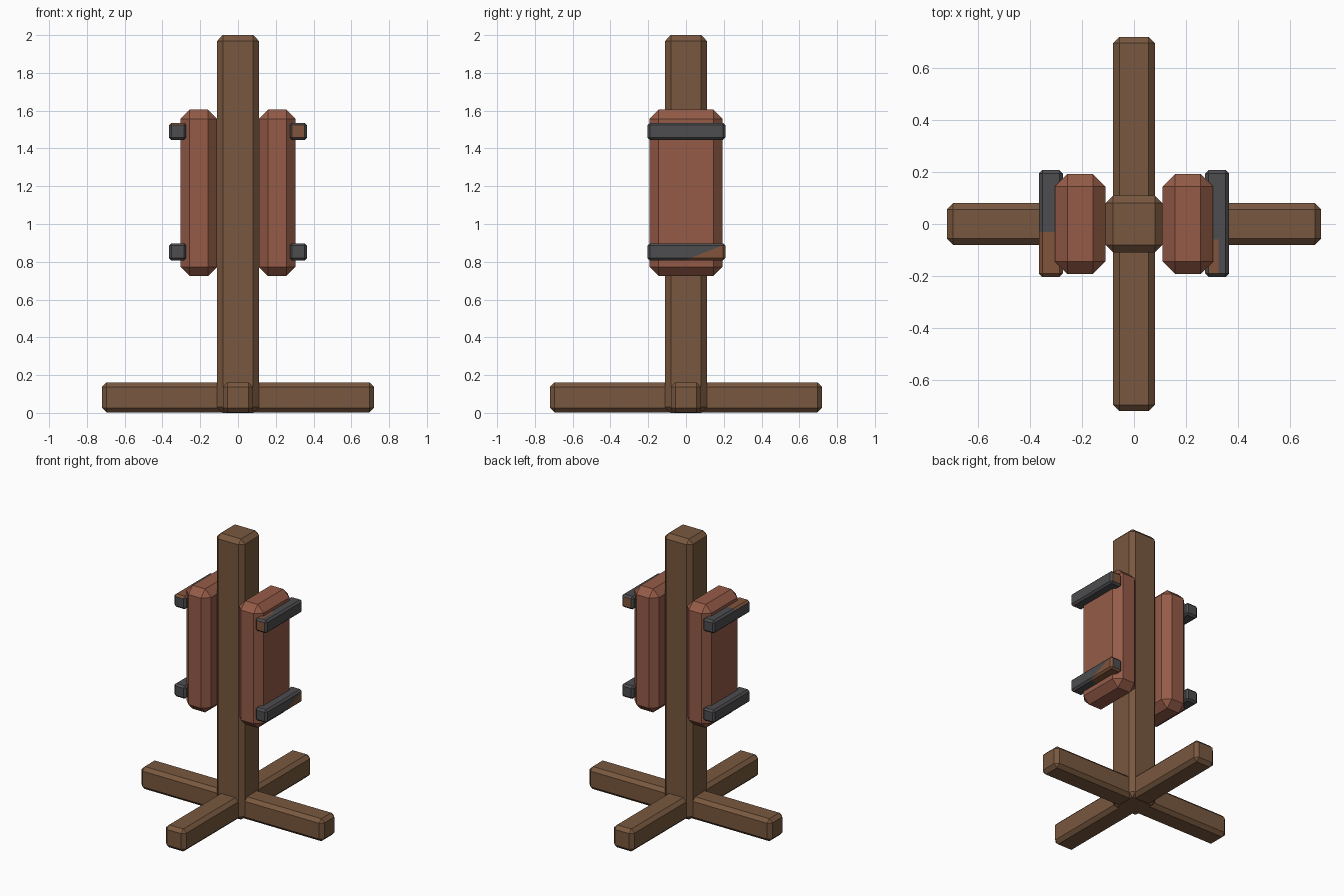
import bpy, bmesh
from mathutils import Vector

cube = bpy.data.objects.get("Cube")
if cube:
    bpy.data.objects.remove(cube, do_unlink=True)


def material(name, r, g, b):
    m = bpy.data.materials.new(name)
    m.use_nodes = True
    m.diffuse_color = (r, g, b, 1)
    bsdf = m.node_tree.nodes["Principled BSDF"]
    bsdf.inputs["Base Color"].default_value = (r, g, b, 1)
    bsdf.inputs["Roughness"].default_value = 0.9
    return m


wood = material("brown wood", 0.19, 0.098, 0.05)
padding = material("red leather", 0.30, 0.105, 0.064)
iron = material("dark iron", 0.075, 0.075, 0.08)
rust = material("rust", 0.22, 0.09, 0.045)


def block(name, center, size, chamfer, mats, cuts=(), rule=None):
    """Chamfered box; cuts split its faces, rule picks those using the second material."""
    bm = bmesh.new()
    bmesh.ops.create_cube(bm, size=1)
    bmesh.ops.scale(bm, vec=size, verts=bm.verts)
    bmesh.ops.bevel(bm, geom=bm.edges[:], offset=chamfer, segments=1,
                    affect='EDGES', profile=0.5)
    bmesh.ops.translate(bm, vec=center, verts=bm.verts)
    for point, normal in cuts:
        bmesh.ops.bisect_plane(bm, geom=bm.verts[:] + bm.edges[:] + bm.faces[:],
                               plane_co=point, plane_no=normal)
    bm.normal_update()
    if rule:
        for f in bm.faces:
            f.material_index = int(rule(f.calc_center_median(), f.normal))
    mesh = bpy.data.meshes.new(name)
    bm.to_mesh(mesh)
    bm.free()
    for m in mats:
        mesh.materials.append(m)
    obj = bpy.data.objects.new(name, mesh)
    bpy.context.collection.objects.link(obj)
    return obj


# Upright post and crossed feet
block("post", (0, 0, 1.0), (0.22, 0.22, 2.0), 0.03, [wood])
block("foot_beam_side", (0, 0, 0.082), (1.44, 0.16, 0.16), 0.024, [wood])
block("foot_beam_front", (0, 0, 0.082), (0.16, 1.44, 0.16), 0.024, [wood])

# Padded panels on both sides of the post
for side, sx in (("left", 1), ("right", -1)):
    block("pad_" + side, (sx * 0.207, 0, 1.165), (0.194, 0.385, 0.88), 0.048, [padding])

# Rust patches on the iron bars, one rule per bar
slant = Vector((0, -0.4, 1))
slant_point = Vector((0.32, 0, 0.81))
patches = {
    ("left", "upper"): (
        [((0, -0.06, 0), (0, 1, 0)), ((0.325, 0, 0), (1, 0, 0))],
        lambda c, n: abs(n.y) > 0.9 or (n.z > 0.9 and c.y < -0.06 and c.x < 0.325)),
    ("left", "lower"): (
        [(slant_point, slant)],
        lambda c, n: (c - slant_point).dot(slant) < 0 and c.y > 0 and (n.x > 0.5 or n.z < -0.5)),
    ("right", "upper"): (
        [((0, -0.03, 0), (0, 1, 0))],
        lambda c, n: n.z > 0.5 and c.y < -0.03),
}

# Iron bars across the outer face of each pad
for side, sx in (("left", 1), ("right", -1)):
    for level, z in (("upper", 1.49), ("lower", 0.852)):
        cuts, rule = patches.get((side, level), ((), None))
        block(f"bar_{side}_{level}", (sx * 0.32, 0.002, z), (0.092, 0.412, 0.092),
              0.013, [iron, rust], cuts, rule)
